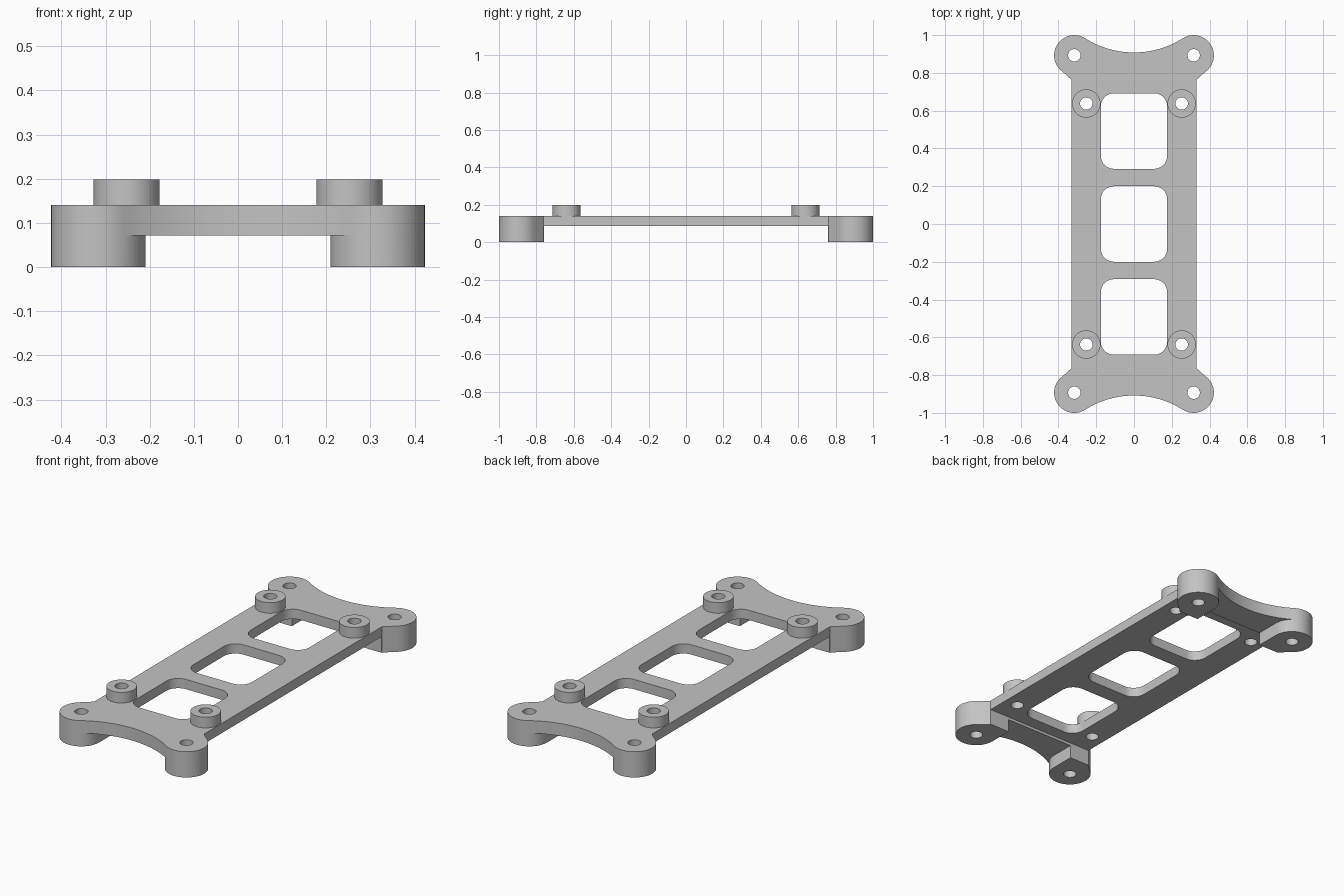
import bpy, bmesh
from math import sin, cos, radians, atan2, degrees, hypot

if "Cube" in bpy.data.objects:
    bpy.data.objects.remove(bpy.data.objects["Cube"], do_unlink=True)

# Main dimensions
TOP, PLATE_BOTTOM, WEB_BOTTOM, BOSS_TOP = 0.14, 0.087, 0.072, 0.198
LEG_X, LEG_Y, LEG_R = 0.316, 0.893, 0.107
BOSS_X, BOSS_Y, BOSS_R, HOLE_R = 0.2525, 0.638, 0.075, 0.033
SIDE_X, NECK_Y, WAIST_Y, WAIST_R = 0.33, 0.763, 0.908, 0.482
SIGNS = [(1, 1), (-1, 1), (-1, -1), (1, -1)]

grey = bpy.data.materials.new("plain_grey")
grey.use_nodes = True
grey.diffuse_color = (0.55, 0.55, 0.55, 1)
grey.node_tree.nodes["Principled BSDF"].inputs["Base Color"].default_value = (0.55, 0.55, 0.55, 1)


def arc(cx, cy, r, start, end, steps):
    angles = [radians(start + (end - start) * i / steps) for i in range(steps + 1)]
    return [(cx + r * cos(a), cy + r * sin(a)) for a in angles]


def prism(name, points, low, high):
    """Extrude a flat outline between two heights."""
    bm = bmesh.new()
    face = bm.faces.new([bm.verts.new((x, y, low)) for x, y in points])
    grown = bmesh.ops.extrude_face_region(bm, geom=[face])["geom"]
    for v in grown:
        if isinstance(v, bmesh.types.BMVert):
            v.co.z = high
    bmesh.ops.recalc_face_normals(bm, faces=bm.faces)
    mesh = bpy.data.meshes.new(name)
    bm.to_mesh(mesh)
    bm.free()
    mesh.materials.append(grey)
    obj = bpy.data.objects.new(name, mesh)
    bpy.context.collection.objects.link(obj)
    return obj


def rounded_box(cx, cy, hx, hy, r):
    pts = []
    for i, (sx, sy) in enumerate(SIGNS):
        pts += arc(cx + sx * (hx - r), cy + sy * (hy - r), r, 90 * i, 90 * i + 90, 10)
    return pts


def combine(target, other, operation):
    """Apply a boolean and remove the helper."""
    bpy.context.view_layer.objects.active = target
    mod = target.modifiers.new("join", 'BOOLEAN')
    mod.operation, mod.object, mod.solver = operation, other, 'EXACT'
    bpy.ops.object.modifier_apply(modifier=mod.name)
    bpy.data.objects.remove(other, do_unlink=True)


# Plate outline: straight side, round ear, then a concave waist tangent to the ear
centre_y = WAIST_Y + WAIST_R
tangent = degrees(atan2(centre_y - LEG_Y, -LEG_X))
step = (tangent + 46) / 26
ear = arc(LEG_X, LEG_Y, LEG_R, -46, tangent, 26)
waist = arc(0, centre_y, WAIST_R, tangent - 180, -90, 12)[1:]
quarter = [(SIDE_X, NECK_Y)] + ear + waist
mirrored = [(-x, y) for x, y in quarter[-2::-1]]
half = quarter + mirrored
frame = prism("frame", half + [(-x, -y) for x, y in half], WEB_BOTTOM, TOP)

# Thin the plate between the ends
combine(frame, prism("relief", [(sx * 0.6, sy * 0.76) for sx, sy in SIGNS],
                     -0.1, PLATE_BOTTOM), 'DIFFERENCE')

# Legs with a square inner corner, and raised bosses
leg = [(LEG_X - LEG_R, 0.76), (SIDE_X, 0.76), (SIDE_X, NECK_Y)]
leg += arc(LEG_X, LEG_Y, LEG_R, -46, -46 + 35 * step, 35)
boss = arc(BOSS_X, BOSS_Y, BOSS_R, 0, 352.5, 47)
for sx, sy in SIGNS:
    combine(frame, prism("leg", [(sx * x, sy * y) for x, y in leg], 0, 0.11), 'UNION')
    combine(frame, prism("boss", [(sx * x, sy * y) for x, y in boss], 0.12, BOSS_TOP), 'UNION')

# Three rounded windows
for y in (-0.492, 0, 0.492):
    combine(frame, prism("window", rounded_box(0, y, 0.176, 0.2, 0.07), 0, 0.17), 'DIFFERENCE')

# Screw holes through legs and bosses
for cx, cy in ((LEG_X, LEG_Y), (BOSS_X, BOSS_Y)):
    for sx, sy in SIGNS:
        ring = arc(sx * cx, sy * cy, HOLE_R, 0, 348.75, 31)
        combine(frame, prism("hole", ring, -0.1, 0.3), 'DIFFERENCE')

# One material, smooth curved walls with sharp rims
frame.data.materials.clear()
frame.data.materials.append(grey)
for poly in frame.data.polygons:
    poly.material_index = 0
bpy.ops.object.select_all(action='DESELECT')
frame.select_set(True)
bpy.context.view_layer.objects.active = frame
bpy.ops.object.shade_smooth_by_angle(angle=radians(30))
